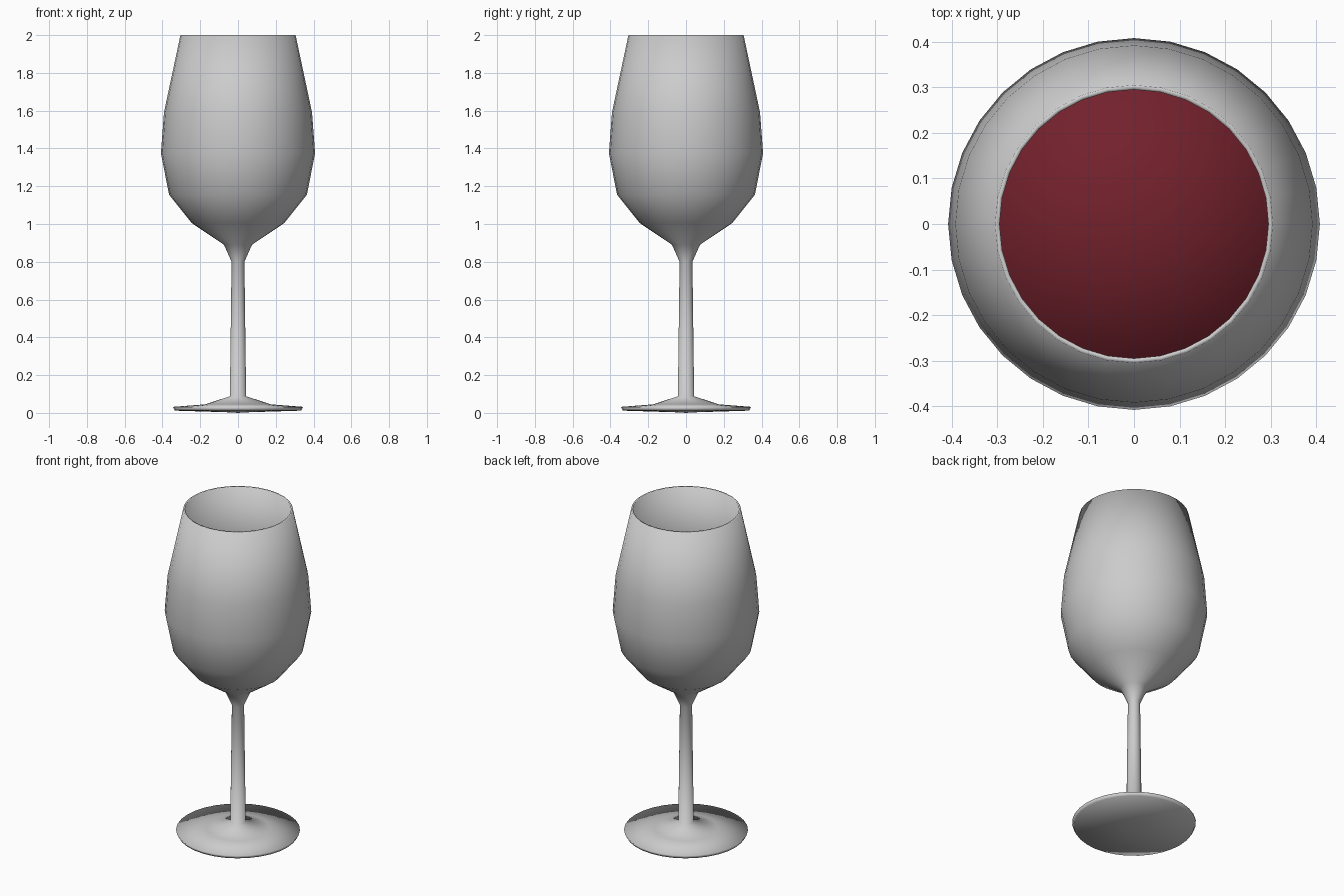
import bpy, bmesh, math

if "Cube" in bpy.data.objects:
    bpy.data.objects.remove(bpy.data.objects["Cube"])

SIDES = 32


def lathe(name, profile):
    """Spin (radius, z) points about z; radius 0 makes a closed pole."""
    bm = bmesh.new()
    rings = []
    for r, z in profile:
        if r == 0:
            rings.append([bm.verts.new((0, 0, z))] * SIDES)
        else:
            rings.append([bm.verts.new((r * math.cos(2 * math.pi * i / SIDES),
                                        r * math.sin(2 * math.pi * i / SIDES), z))
                          for i in range(SIDES)])
    for a, b in zip(rings, rings[1:]):
        for i in range(SIDES):
            j = (i + 1) % SIDES
            bm.faces.new(list(dict.fromkeys((a[i], a[j], b[j], b[i]))))
    bmesh.ops.recalc_face_normals(bm, faces=bm.faces)
    for f in bm.faces:
        f.smooth = True
    mesh = bpy.data.meshes.new(name)
    bm.to_mesh(mesh)
    bm.free()
    obj = bpy.data.objects.new(name, mesh)
    bpy.context.collection.objects.link(obj)
    return obj


# Glass: foot, stem and outer bowl, then over the rim and down the inside
foot = [(0, 0), (0.045, 0.003), (0.335, 0.012), (0.345, 0.032), (0.175, 0.045)]
stem = [(0.043, 0.088), (0.034, 0.80)]
outer_bowl = [(0.074, 0.89), (0.245, 1.005), (0.365, 1.155),
              (0.408, 1.375), (0.392, 1.59), (0.305, 2.0)]
inner_bowl = [(0.295, 2.0), (0.381, 1.59), (0.397, 1.375),
              (0.355, 1.16), (0.239, 1.015), (0.07, 0.90), (0, 0.88)]
lathe("wine_glass", foot + stem + outer_bowl + inner_bowl)

# Wine: fills the lower bowl up to its widest ring
wine = lathe("wine", [(0, 0.882), (0.068, 0.903), (0.237, 1.018),
                      (0.353, 1.162), (0.395, 1.375), (0, 1.375)])
red = bpy.data.materials.new("red_wine")
red.diffuse_color = (0.17, 0.015, 0.025, 1)
red.use_nodes = True
red.node_tree.nodes["Principled BSDF"].inputs["Base Color"].default_value = red.diffuse_color
wine.data.materials.append(red)
